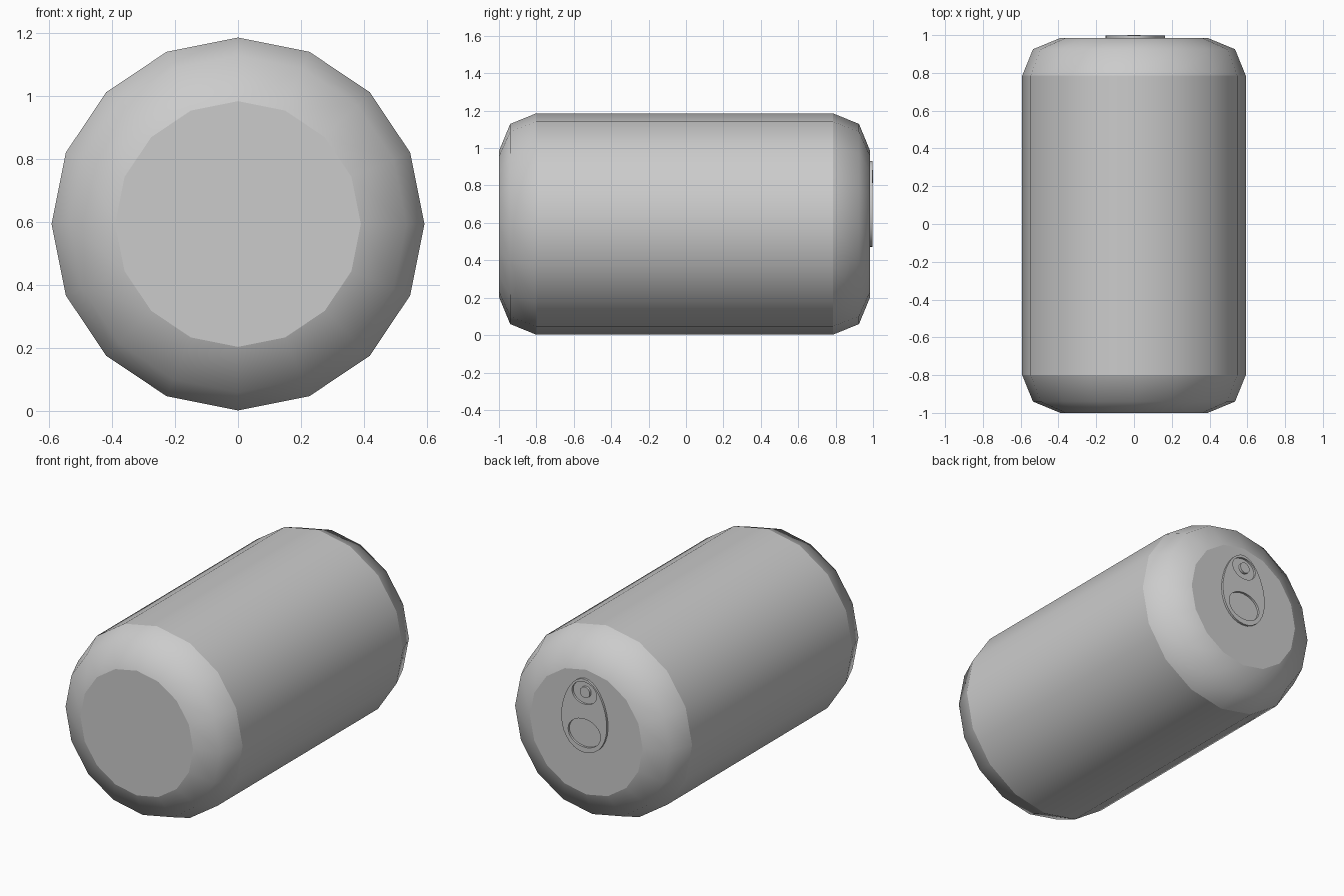
import bpy, bmesh
from math import sin, cos, pi

if "Cube" in bpy.data.objects:
    bpy.data.objects.remove(bpy.data.objects["Cube"])

CZ = 0.594  # height of the can axis
SIDES = 16


def new_object(name, bm):
    mesh = bpy.data.meshes.new(name)
    bm.normal_update()
    bm.to_mesh(mesh)
    bm.free()
    ob = bpy.data.objects.new(name, mesh)
    bpy.context.collection.objects.link(ob)
    return ob


# can body: 16-sided lathe along y with rounded shoulders and flat ends
profile = [(-1.0, 0.39), (-0.94, 0.535), (-0.8, 0.592),
           (0.785, 0.592), (0.925, 0.535), (0.985, 0.39)]
bm = bmesh.new()
rings = [[bm.verts.new((r * sin(2 * pi * i / SIDES), y, CZ + r * cos(2 * pi * i / SIDES)))
          for i in range(SIDES)] for y, r in profile]
for a, b in zip(rings, rings[1:]):
    for i in range(SIDES):
        j = (i + 1) % SIDES
        bm.faces.new((a[i], a[j], b[j], b[i])).smooth = True
bm.faces.new(rings[0])
bm.faces.new(rings[-1])
bmesh.ops.recalc_face_normals(bm, faces=bm.faces)
# crisp shading breaks at the end caps and where the shoulders begin
for k in (0, 2, 3, 5):
    for i in range(SIDES):
        bm.edges.get((rings[k][i], rings[k][(i + 1) % SIDES])).smooth = False
new_object("can_body", bm)


# pull tab: egg-shaped plate with two oval holes
def outline(curve, x, z, rx, rz, taper=0.0, n=32):
    spline = curve.splines.new('POLY')
    spline.points.add(n - 1)
    spline.use_cyclic_u = True
    for i, p in enumerate(spline.points):
        t = 2 * pi * i / n
        p.co = (x + rx * cos(t) * (1 - taper * sin(t)), z + rz * sin(t), 0, 1)


curve = bpy.data.curves.new("pull_tab", 'CURVE')
curve.dimensions = '2D'
curve.fill_mode = 'BOTH'
curve.extrude = 0.007
outline(curve, 0.007, 0.70, 0.156, 0.23, 0.15)
outline(curve, 0.005, 0.592, 0.112, 0.088)
outline(curve, 0.005, 0.842, 0.085, 0.069)
tab = bpy.data.objects.new("pull_tab", curve)
bpy.context.collection.objects.link(tab)
tab.rotation_euler = (pi / 2, 0, 0)
tab.location = (0, 0.991, 0)
bpy.context.view_layer.objects.active = tab
tab.select_set(True)
bpy.ops.object.convert(target='MESH')
bpy.ops.object.shade_smooth_by_angle()

# rivet in the upper hole
bpy.ops.mesh.primitive_cylinder_add(vertices=20, radius=0.034, depth=0.018,
                                    location=(0.0, 0.991, 0.848), rotation=(pi / 2, 0, 0))
bpy.context.object.name = "tab_rivet"
bpy.ops.object.shade_smooth_by_angle()
